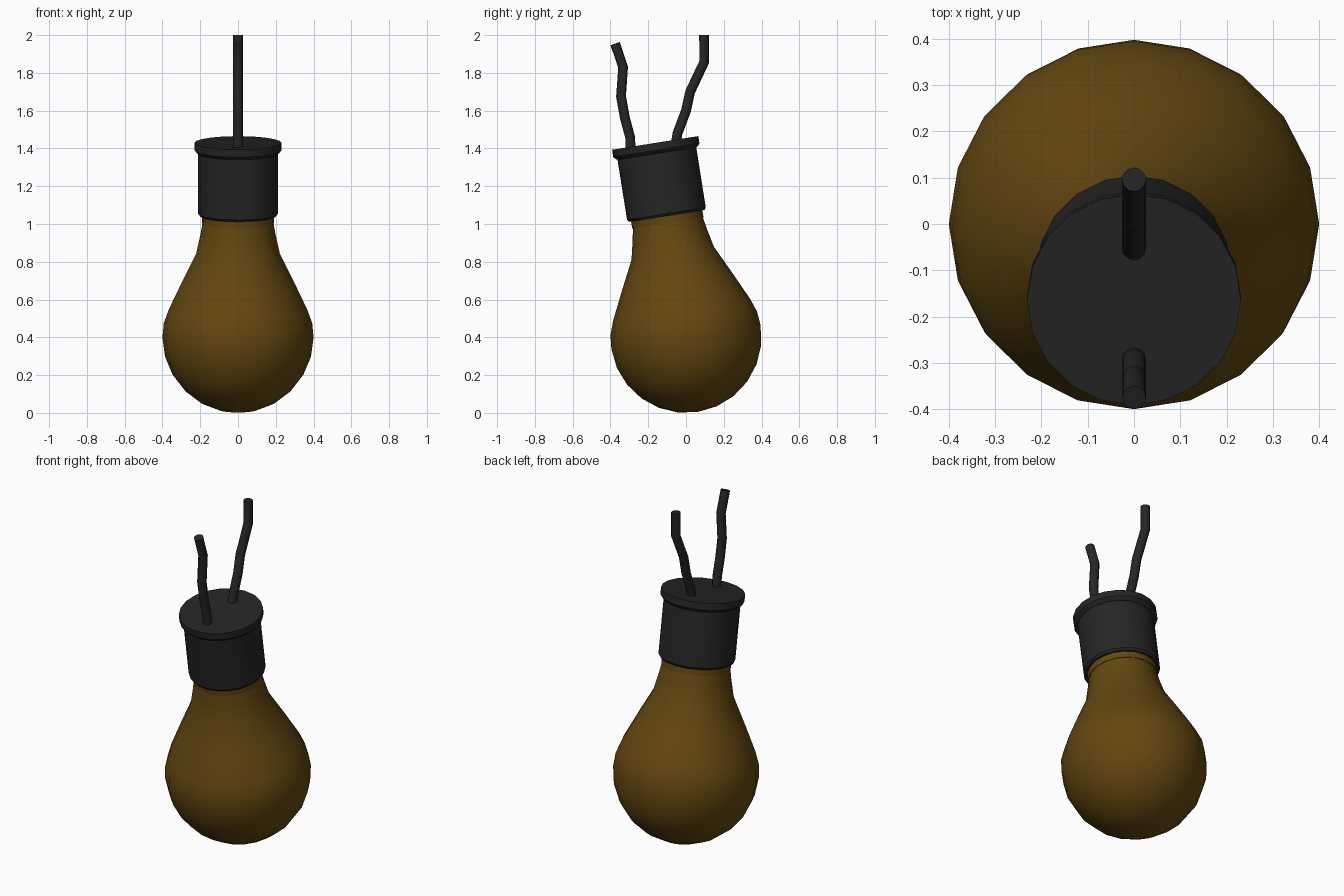
import bpy, bmesh, math
from mathutils import Matrix

if "Cube" in bpy.data.objects:
    bpy.data.objects.remove(bpy.data.objects["Cube"])

SIDES = 20
TILT = math.radians(9)
# Lathe axis passes through the globe centre and leans towards the front
PLACE = Matrix.Translation((0, 0, 0.4)) @ Matrix.Rotation(TILT, 4, 'X')


def material(name, rgb):
    m = bpy.data.materials.new(name)
    m.diffuse_color = (*rgb, 1)
    m.use_nodes = True
    m.node_tree.nodes["Principled BSDF"].inputs["Base Color"].default_value = m.diffuse_color
    return m


amber = material("amber_glass", (0.125, 0.064, 0.005))
black = material("black_plastic", (0.019, 0.019, 0.020))


def smooth(obj, angle=35):
    bpy.ops.object.select_all(action='DESELECT')
    obj.select_set(True)
    bpy.context.view_layer.objects.active = obj
    bpy.ops.object.shade_smooth_by_angle(angle=math.radians(angle))


def lathe(name, profile, mat):
    """Revolve (radius, height) points about the leaning axis; radius 0 is a pole."""
    bm = bmesh.new()
    rings = []
    for r, h in profile:
        if r == 0:
            rings.append([bm.verts.new((0, 0, h))] * SIDES)
        else:
            rings.append([bm.verts.new((r * math.cos(a), r * math.sin(a), h))
                          for a in (2 * math.pi * i / SIDES for i in range(SIDES))])
    for lo, hi in zip(rings, rings[1:]):
        for i in range(SIDES):
            j = (i + 1) % SIDES
            bm.faces.new(list(dict.fromkeys((lo[i], lo[j], hi[j], hi[i]))))
    bmesh.ops.recalc_face_normals(bm, faces=bm.faces)
    bm.transform(PLACE)
    me = bpy.data.meshes.new(name)
    bm.to_mesh(me)
    bm.free()
    me.materials.append(mat)
    obj = bpy.data.objects.new(name, me)
    bpy.context.collection.objects.link(obj)
    smooth(obj)
    return obj


def wire(name, path, mat):
    """Round wire through (y, z) points in the x = 0 plane."""
    cu = bpy.data.curves.new(name, 'CURVE')
    cu.dimensions = '3D'
    cu.bevel_depth = 0.026
    cu.bevel_resolution = 4
    cu.use_fill_caps = True
    sp = cu.splines.new('POLY')
    sp.points.add(len(path) - 1)
    for p, (y, z) in zip(sp.points, path):
        p.co = (0, y, z, 1)
    cu.materials.append(mat)
    obj = bpy.data.objects.new(name, cu)
    bpy.context.collection.objects.link(obj)
    bpy.ops.object.select_all(action='DESELECT')
    obj.select_set(True)
    bpy.context.view_layer.objects.active = obj
    bpy.ops.object.convert(target='MESH')
    smooth(bpy.context.view_layer.objects.active)


# Glass bulb: round bottom, then a tapering neck
bowl = [(0, -0.4)] + [(0.4 * math.sin(a), -0.4 * math.cos(a))
                      for a in (math.radians(15 * k) for k in range(1, 7))]
neck = [(0.393, 0.075), (0.367, 0.148), (0.322, 0.243), (0.295, 0.30),
        (0.221, 0.45), (0.199, 0.55), (0.187, 0.617), (0, 0.617)]
lathe("glass_bulb", bowl + neck, amber)

# Narrow collar between the glass and the socket
lathe("collar", [(0, 0.612), (0.191, 0.612), (0.191, 0.66), (0, 0.66)], amber)

# Socket cup with a rim at the top
lathe("socket", [(0, 0.651), (0.202, 0.651), (0.211, 0.663), (0.211, 0.985),
                 (0.220, 0.990), (0.231, 1.003), (0.231, 1.042), (0, 1.042)], black)

# Two bent wires
wire("back_wire", [(-0.055, 1.42), (-0.045, 1.48), (0.0, 1.60), (0.022, 1.70),
                   (0.096, 1.857), (0.096, 2.0)], black)
wire("front_wire", [(-0.292, 1.38), (-0.296, 1.46), (-0.323, 1.56),
                    (-0.344, 1.675), (-0.333, 1.83), (-0.375, 1.955)], black)
